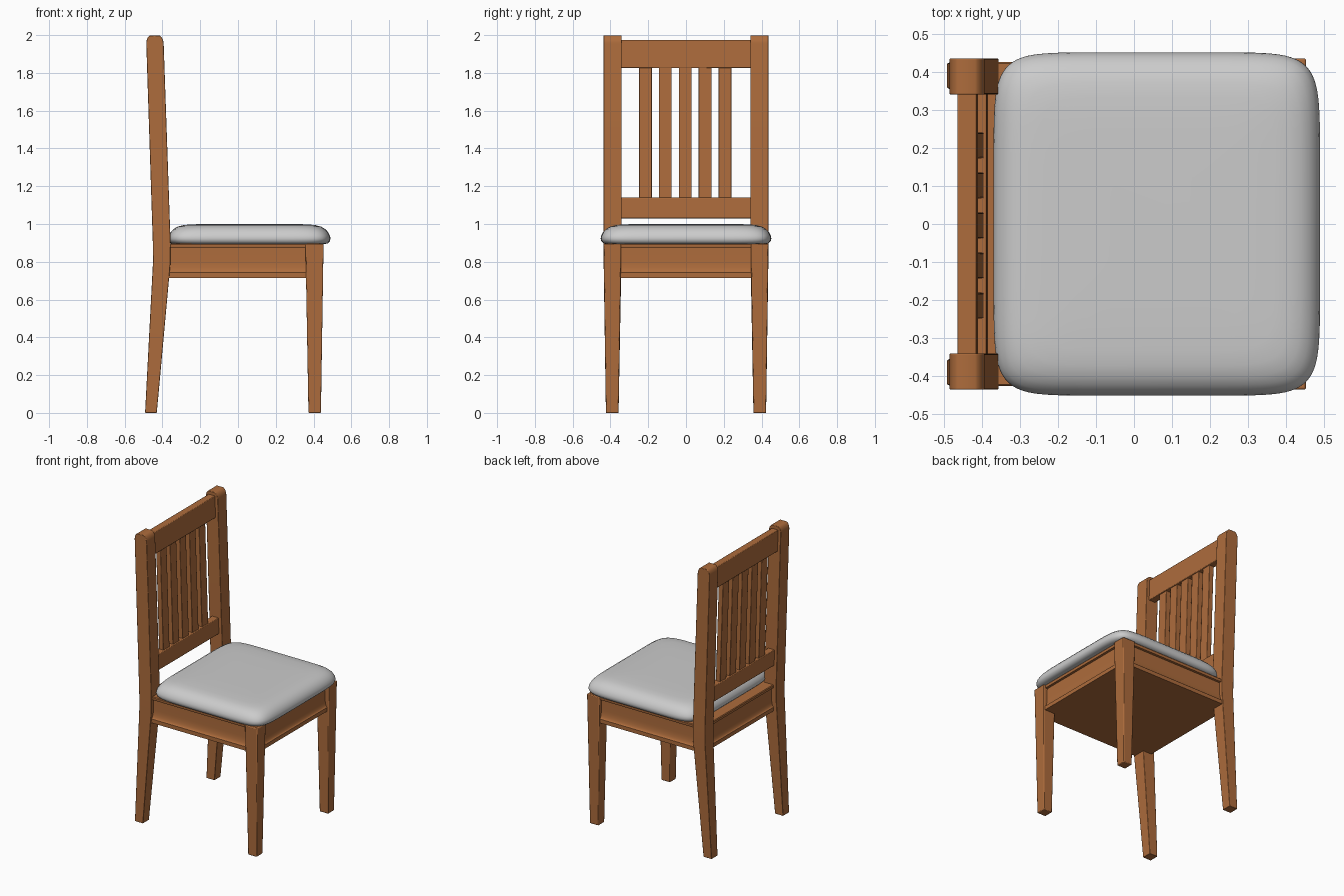
import bpy, bmesh, math

if "Cube" in bpy.data.objects:
    bpy.data.objects.remove(bpy.data.objects["Cube"])

wood = bpy.data.materials.new("wood")
wood.diffuse_color = (0.42, 0.15, 0.045, 1)
wood.use_nodes = True
wood.node_tree.nodes["Principled BSDF"].inputs["Base Color"].default_value = wood.diffuse_color


def loft(name, rings, mat=wood, bevel=0.0, angle=35):
    """Skin a stack of equal-length rings and cap both ends."""
    bm = bmesh.new()
    rows = [[bm.verts.new(p) for p in r] for r in rings]
    n = len(rows[0])
    for a, b in zip(rows, rows[1:]):
        for i in range(n):
            j = (i + 1) % n
            bm.faces.new((a[i], a[j], b[j], b[i]))
    bm.faces.new(rows[0][::-1])
    bm.faces.new(rows[-1])
    bmesh.ops.recalc_face_normals(bm, faces=bm.faces)
    me = bpy.data.meshes.new(name)
    bm.to_mesh(me)
    bm.free()
    ob = bpy.data.objects.new(name, me)
    bpy.context.collection.objects.link(ob)
    if mat:
        me.materials.append(mat)
    if bevel:
        mod = ob.modifiers.new("bevel", "BEVEL")
        mod.width = bevel
        mod.segments = 2
        mod.limit_method = "ANGLE"
        mod.angle_limit = math.radians(40)
    bpy.ops.object.select_all(action="DESELECT")
    ob.select_set(True)
    bpy.context.view_layer.objects.active = ob
    bpy.ops.object.shade_smooth_by_angle(angle=math.radians(angle))
    return ob


def rect(x0, x1, y0, y1, z):
    return [(x0, y0, z), (x1, y0, z), (x1, y1, z), (x0, y1, z)]


def back_x(z):
    """Centre line of the leaning back."""
    return -0.402 - (z - 0.8) * 0.0325


def lean_box(name, z0, z1, y0, y1, half, bevel=0.004):
    return loft(name, [rect(back_x(z) - half, back_x(z) + half, y0, y1, z)
                        for z in (z0, z1)], bevel=bevel)


for side, s in (("left", 1), ("right", -1)):
    # front legs, tapering to the floor
    loft("front_leg_" + side, [
        rect(0.373, 0.439, s * 0.357, s * 0.424, 0),
        rect(0.357, 0.453, s * 0.343, s * 0.436, 0.895)], bevel=0.005)

    # back posts: splayed leg, leaning upright, rounded top
    rings = [rect(-0.492, -0.43, s * 0.357, s * 0.424, 0),
             rect(-0.450, -0.357, s * 0.342, s * 0.436, 0.80),
             rect(-0.451, -0.357, s * 0.341, s * 0.436, 0.90)]
    for i in range(8):
        a = math.radians(i * 11)
        w = 0.016 + 0.03 * math.cos(a)
        z = 1.955 + 0.045 * math.sin(a)
        c = back_x(z)
        rings.append(rect(c - w, c + w, s * 0.341, s * 0.436, z))
    loft("back_post_" + side, rings, bevel=0.005)

# seat frame with a coved apron and a top lip
profile = [(0.0, 0.715), (0.0, 0.742)]
for i in range(1, 7):
    a = math.radians(i * 15)
    profile.append((0.016 * math.sin(a), 0.742 + 0.06 * (1 - math.cos(a))))
profile += [(0.016, 0.872), (0.002, 0.874), (0.0, 0.879), (0.0, 0.891), (0.004, 0.896)]
loft("seat_frame", [rect(-0.43 + d, 0.44 - d, -0.427 + d, 0.427 - d, z)
                    for d, z in profile])

# back rest rails and slats
lean_box("top_rail", 1.825, 1.975, -0.36, 0.36, 0.025)
lean_box("bottom_rail", 1.03, 1.14, -0.36, 0.36, 0.025)
for i in range(5):
    y = -0.004 + (i - 2) * 0.1055
    lean_box("back_slat_%d" % (i + 1), 1.12, 1.84, y - 0.034, y + 0.034, 0.017, 0.003)


# padded cushion
def cushion_ring(inset, z, n=8.0, count=72):
    pts = []
    for i in range(count):
        t = 2 * math.pi * (i + 0.5) / count
        c, s = math.cos(t), math.sin(t)
        pts.append((0.06 + (0.43 - inset) * math.copysign(abs(c) ** (2 / n), c),
                    (0.452 - inset) * math.copysign(abs(s) ** (2 / n), s), z))
    return pts


loft("cushion", [cushion_ring(d, z) for d, z in (
    (0.03, 0.894), (0.015, 0.897), (0.004, 0.908), (0.0, 0.922), (0.003, 0.938),
    (0.012, 0.956), (0.028, 0.973), (0.05, 0.986), (0.08, 0.994), (0.12, 0.998),
    (0.2, 1.0), (0.32, 1.001))], mat=None, angle=60)
